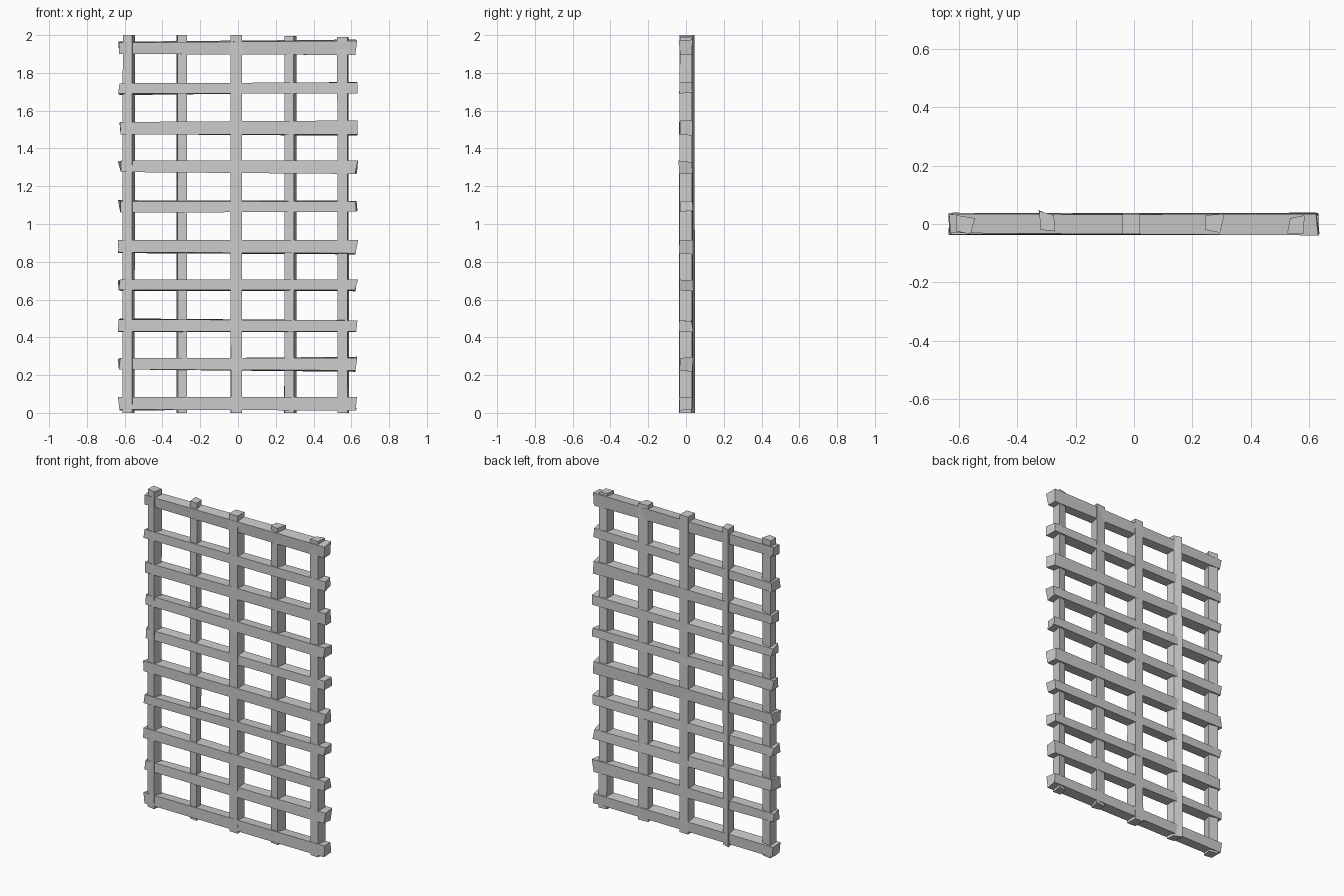
import bpy, random

if "Cube" in bpy.data.objects:
    bpy.data.objects.remove(bpy.data.objects["Cube"])

random.seed(4)


def jit(a):
    return random.uniform(-a, a)


def beam(name, end_a, end_b):
    """Rough-cut beam: a box joining two four-cornered end sections."""
    faces = [(0, 3, 2, 1), (4, 5, 6, 7)]
    faces += [(i, (i + 1) % 4, (i + 1) % 4 + 4, i + 4) for i in range(4)]
    mesh = bpy.data.meshes.new(name)
    mesh.from_pydata(end_a + end_b, [], faces)
    mesh.update()
    obj = bpy.data.objects.new(name, mesh)
    bpy.context.collection.objects.link(obj)
    return obj


# Upright posts: uneven cross-sections (x, y), counter-clockwise from front left
posts = [
    [(-.61, -.025), (-.56, -.035), (-.545, .02), (-.61, .03)],
    [(-.32, -.02), (-.27, -.025), (-.275, .03), (-.325, .045)],
    [(-.04, -.034), (.02, -.034), (.02, .035), (-.04, .035)],
    [(.245, -.02), (.295, -.03), (.31, .035), (.245, .03)],
    [(.525, -.033), (.58, -.033), (.585, .03), (.535, .02)],
]
tops = [2.0, 2.0, 2.0, 1.995, 1.99]
for i, (section, top) in enumerate(zip(posts, tops)):
    low = [(x + jit(.003), y + jit(.003), 0) for x, y in section]
    high = [(x, y, top) for x, y in section]
    beam(f"upright_post_{i + 1}", low, high)

# Cross bars: bottom and top height at the left end, then at the right end
bars = [
    (.018, .085, .012, .085), (.23, .29, .225, .29), (.43, .495, .43, .49),
    (.65, .705, .65, .705), (.85, .915, .845, .915), (1.06, 1.12, 1.065, 1.12),
    (1.275, 1.335, 1.265, 1.335), (1.475, 1.54, 1.475, 1.548),
    (1.69, 1.745, 1.69, 1.75), (1.9, 1.96, 1.895, 1.97),
]
for i, (l0, l1, r0, r1) in enumerate(bars):
    ends = []
    for x, z0, z1 in ((-.628, l0, l1), (.627, r0, r1)):
        corners = [(-.034, z0), (.034, z0), (.034, z1), (-.034, z1)]
        ends.append([(x + jit(.009), y + jit(.005),
                      z + (jit(.008) if y > 0 else 0)) for y, z in corners])
    # sections run front-bottom, back-bottom, back-top, front-top
    beam(f"cross_bar_{i + 1}", ends[0], ends[1])
